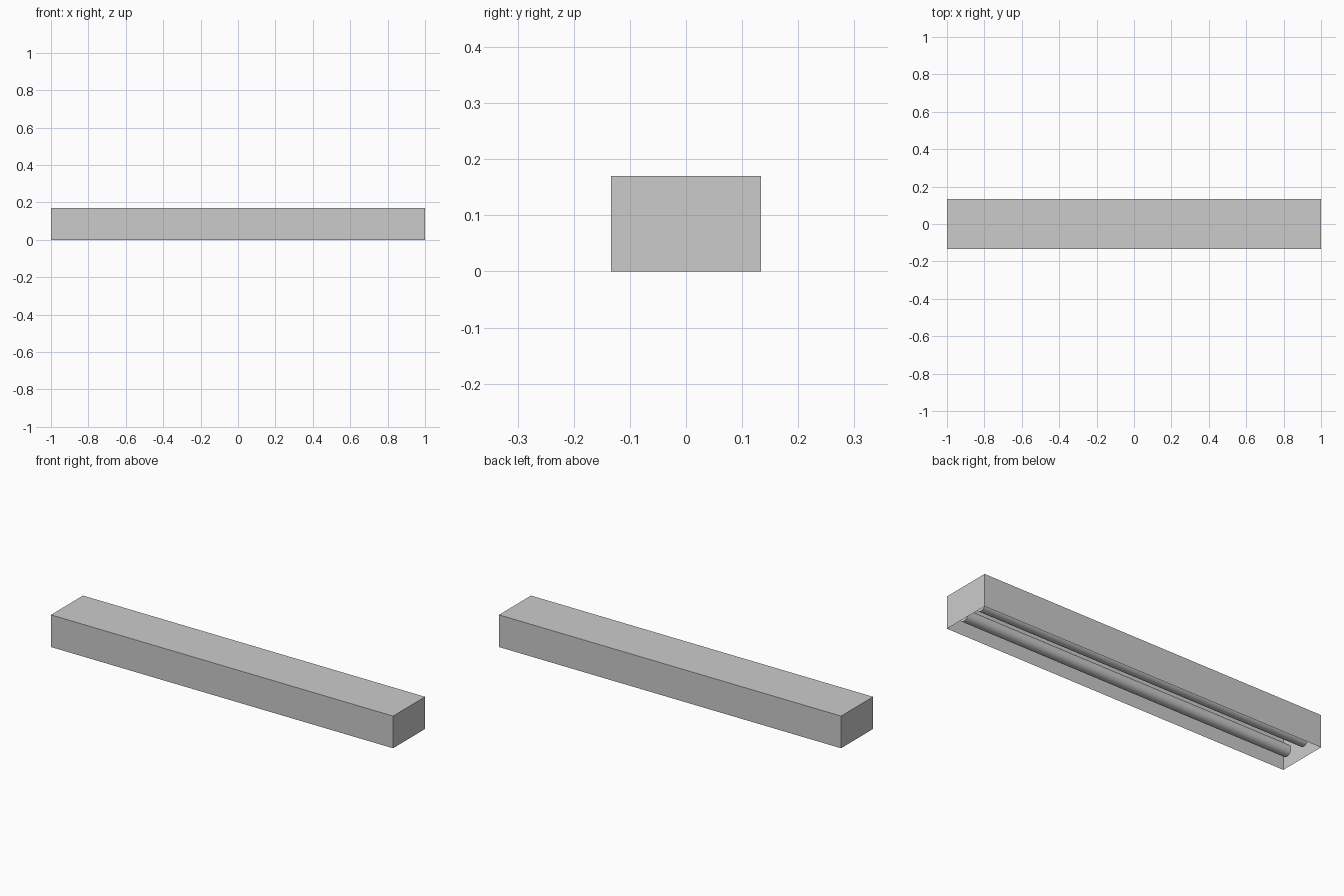
import bpy, bmesh
from math import pi

if "Cube" in bpy.data.objects:
    bpy.data.objects.remove(bpy.data.objects["Cube"])

L, W, H = 2.0, 0.267, 0.17
TUBE_R, TUBE_LEN, TUBE_Y, TUBE_Z = 0.03, 1.92, 0.06, 0.052


def finish(bm, name):
    mesh = bpy.data.meshes.new(name)
    bm.to_mesh(mesh)
    bm.free()
    obj = bpy.data.objects.new(name, mesh)
    bpy.context.collection.objects.link(obj)
    return obj


# Sheet housing: box open underneath
bm = bmesh.new()
bmesh.ops.create_cube(bm, size=1)
for v in bm.verts:
    v.co = (v.co.x * L, v.co.y * W, (v.co.z + 0.5) * H)
bottom = [f for f in bm.faces if f.normal.z < -0.9]
bmesh.ops.delete(bm, geom=bottom, context='FACES_ONLY')
finish(bm, "housing")

# Pair of lamp tubes running along the housing
for name, side in (("front_tube", -1), ("back_tube", 1)):
    bpy.ops.mesh.primitive_cylinder_add(
        vertices=24, radius=TUBE_R, depth=TUBE_LEN,
        location=(0, side * TUBE_Y, TUBE_Z), rotation=(0, pi / 2, 0))
    tube = bpy.context.object
    tube.name = name
    bpy.ops.object.shade_smooth_by_angle(angle=pi / 6)
